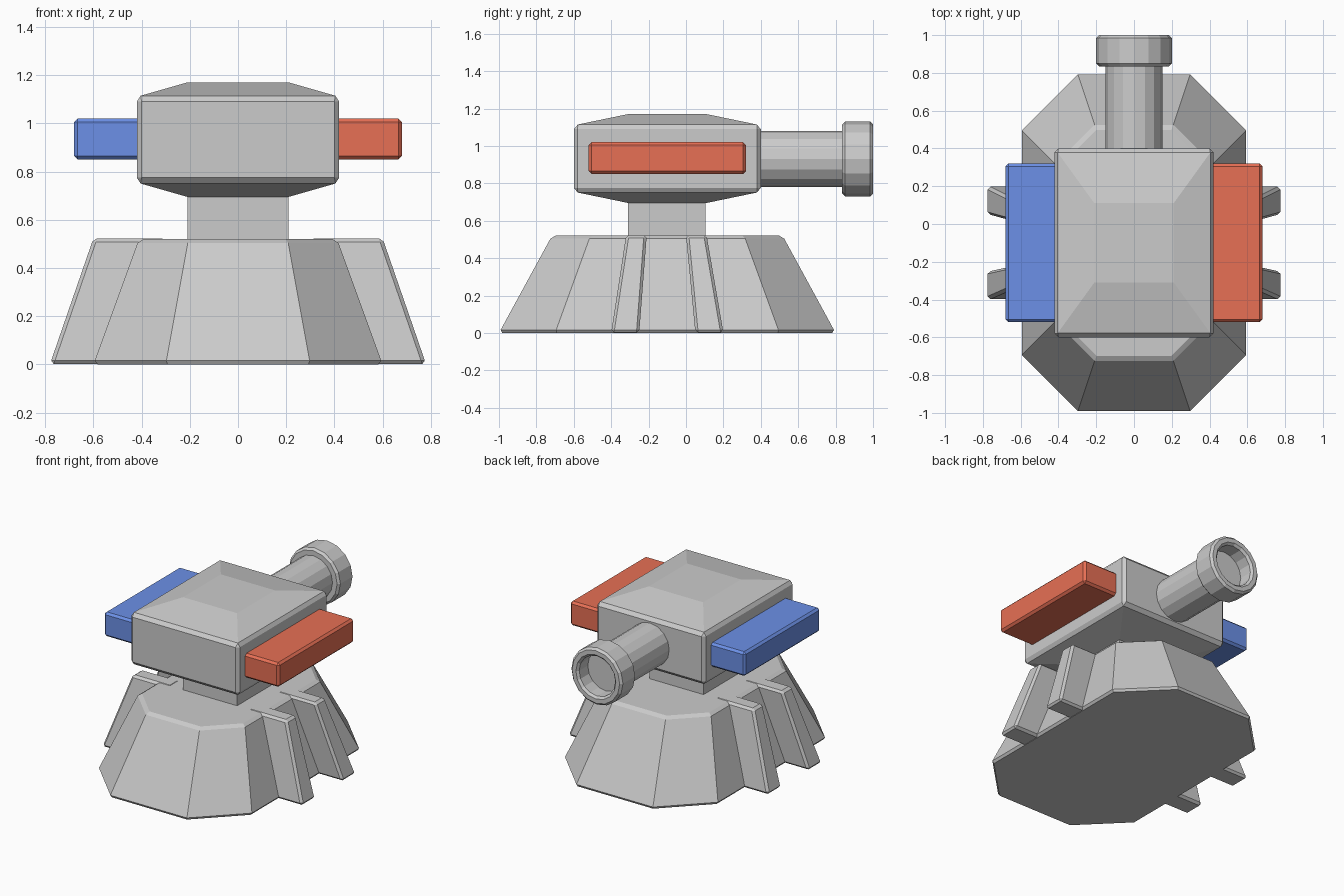
import bpy, bmesh, math

if "Cube" in bpy.data.objects:
    bpy.data.objects.remove(bpy.data.objects["Cube"])


def loft(name, rings, bevel=0.0, mirror=False, color=None):
    """Skin a stack of equal-length rings and cap both ends."""
    bm = bmesh.new()
    loops = [[bm.verts.new(p) for p in ring] for ring in rings]
    n = len(loops[0])
    for a, b in zip(loops, loops[1:]):
        for i in range(n):
            j = (i + 1) % n
            bm.faces.new((a[i], a[j], b[j], b[i]))
    bm.faces.new(loops[0][::-1])
    bm.faces.new(loops[-1])
    bmesh.ops.recalc_face_normals(bm, faces=bm.faces)
    mesh = bpy.data.meshes.new(name)
    bm.to_mesh(mesh)
    bm.free()
    ob = bpy.data.objects.new(name, mesh)
    bpy.context.collection.objects.link(ob)
    if bevel:
        mod = ob.modifiers.new("Bevel", 'BEVEL')
        mod.width = bevel
        mod.segments = 1
        mod.limit_method = 'ANGLE'
        mod.angle_limit = math.radians(50)
    if mirror:
        ob.modifiers.new("Mirror", 'MIRROR')
    if color:
        mat = bpy.data.materials.new(name)
        mat.diffuse_color = color
        mat.use_nodes = True
        mat.node_tree.nodes["Principled BSDF"].inputs["Base Color"].default_value = mat.diffuse_color
        mesh.materials.append(mat)
    return ob


def rect(x0, x1, y0, y1, z):
    return [(x0, y0, z), (x1, y0, z), (x1, y1, z), (x0, y1, z)]


def octagon(s, z):
    """Elongated octagon of the base, scaled about y = -0.1."""
    pts = [(-.3, -.9), (.3, -.9), (.6, -.6), (.6, .6),
           (.3, .9), (-.3, .9), (-.6, .6), (-.6, -.6)]
    return [(x * s, y * s - 0.1, z) for x, y in pts]


# Tapered pedestal
loft("base", [octagon(1.0, 0), octagon(0.685, 0.52)], bevel=0.018)

# Sloping ribs on both flanks
for name, bottom, top in (("front_rib", (-.40, -.25), (-.32, -.21)),
                          ("back_rib", (.05, .20), (.0, .11))):
    loft(name, [rect(.50, .78, *bottom, 0.002), rect(.30, .60, *top, 0.523)],
         bevel=0.015, mirror=True)

# Neck and turret head
loft("neck", [rect(-.21, .21, -.31, .105, z) for z in (0.5, 0.72)])
loft("head", [rect(-.21, .21, -.31, .11, 0.695), rect(-.42, .42, -.6, .4, 0.755),
              rect(-.42, .42, -.6, .4, 1.11), rect(-.21, .21, -.31, .11, 1.17)],
     bevel=0.02)

# Coloured side pods
for name, x0, x1, color in (("right_pod", .40, .68, (0.8, 0.16, 0.09, 1)),
                            ("left_pod", -.68, -.40, (0.15, 0.28, 0.8, 1))):
    loft(name, [rect(x0, x1, -.52, .32, z) for z in (0.85, 1.02)],
         bevel=0.015, color=color)

# Barrel with bevelled muzzle ring and recessed bore: (radius, y) profile
profile = [(.15, .36), (.15, .835), (.185, .835), (.2, .85), (.2, .985),
           (.185, 1.0), (.155, 1.0), (.14, .985), (.14, .89)]
SIDES = 16
loft("barrel", [[(r * math.cos(2 * math.pi * i / SIDES), y,
                  0.93 + r * math.sin(2 * math.pi * i / SIDES))
                 for i in range(SIDES)] for r, y in profile])
